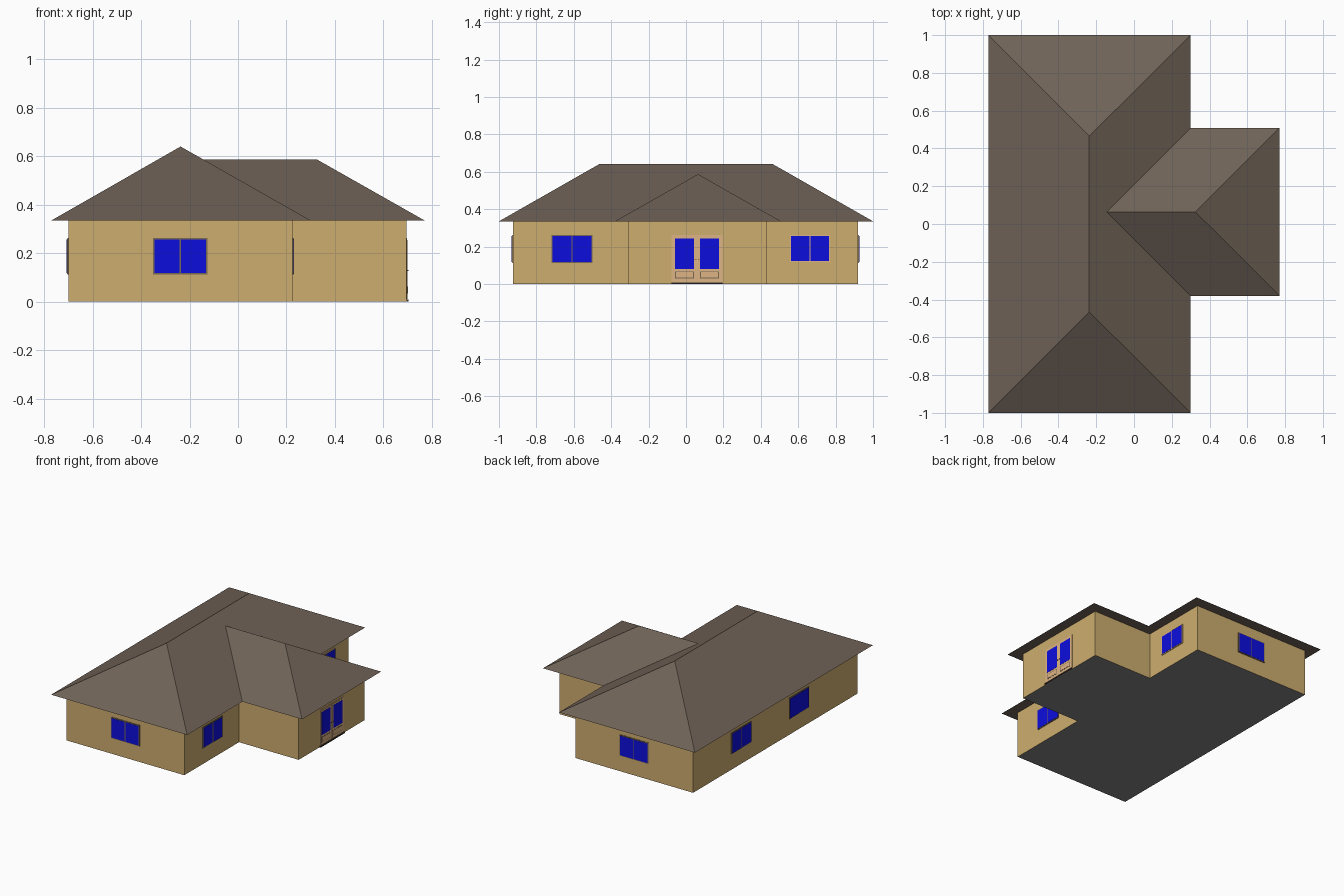
import bpy, bmesh
from mathutils import Vector

if "Cube" in bpy.data.objects:
    bpy.data.objects.remove(bpy.data.objects["Cube"])


def material(name, r, g, b):
    """Flat colour from 0-255 display values, stored as linear."""
    m = bpy.data.materials.new(name)
    m.diffuse_color = [((c / 255 + 0.055) / 1.055) ** 2.4 if c > 10 else c / 255 / 12.92
                       for c in (r, g, b)] + [1]
    m.use_nodes = True
    m.node_tree.nodes["Principled BSDF"].inputs["Base Color"].default_value = m.diffuse_color
    return m


WALL = material("sand_wall", 206, 174, 111)
ROOF = material("brown_roof", 111, 98, 87)
FLOOR = material("grey_floor", 130, 130, 130)
GLASS = material("blue_glass", 13, 13, 222)
TRIM = material("brown_trim", 122, 104, 84)
DOOR = material("tan_door", 222, 180, 132)
DARK = material("dark_metal", 60, 50, 42)


def finish(name, bm, mats):
    me = bpy.data.meshes.new(name)
    bm.to_mesh(me)
    bm.free()
    for m in mats:
        me.materials.append(m)
    ob = bpy.data.objects.new(name, me)
    bpy.context.collection.objects.link(ob)
    return ob


def mesh(name, verts, faces, mats):
    bm = bmesh.new()
    vs = [bm.verts.new(v) for v in verts]
    for f in faces:
        bm.faces.new([vs[i] for i in f])
    bmesh.ops.recalc_face_normals(bm, faces=bm.faces)
    return finish(name, bm, mats)


def plates(name, normal, offset, parts):
    """Thin plates on a wall: each part is (u0, u1, z0, z1, depth, material).
    u is the world x or y coordinate along the wall."""
    n = Vector(normal)
    along = Vector((abs(n.y), abs(n.x), 0))
    mats = []
    bm = bmesh.new()
    for u0, u1, z0, z1, depth, mat in parts:
        if mat not in mats:
            mats.append(mat)
        ring = [along * u + Vector((0, 0, z)) + n * offset
                for u, z in ((u0, z0), (u1, z0), (u1, z1), (u0, z1))]
        back = [bm.verts.new(p) for p in ring]
        front = [bm.verts.new(p + n * depth) for p in ring]
        new = [bm.faces.new(front), bm.faces.new(back)]
        for i in range(4):
            j = (i + 1) % 4
            new.append(bm.faces.new((back[i], back[j], front[j], front[i])))
        for f in new:
            f.material_index = mats.index(mat)
    bmesh.ops.recalc_face_normals(bm, faces=bm.faces)
    return finish(name, bm, mats)


# Walls: T-shaped footprint pulled up to the eaves, with a grey underside
EAVE = 0.335
foot = [(-0.70, -0.925), (0.225, -0.925), (0.225, -0.31), (0.695, -0.31),
        (0.695, 0.43), (0.225, 0.43), (0.225, 0.92), (-0.70, 0.92)]
k = len(foot)
walls = mesh("walls",
             [(x, y, z) for z in (0, EAVE) for x, y in foot],
             [list(range(k)), list(range(k, 2 * k))] +
             [(i, (i + 1) % k, (i + 1) % k + k, i + k) for i in range(k)],
             [WALL, FLOOR])
for p in walls.data.polygons:
    p.material_index = int(p.normal.z < -0.5)

# Main hip roof with closed soffit
mesh("main_roof",
     [(-0.77, -1, EAVE), (0.30, -1, EAVE), (0.30, 1, EAVE), (-0.77, 1, EAVE),
      (-0.237, -0.465, 0.64), (-0.237, 0.465, 0.64)],
     [(0, 1, 4), (1, 2, 5, 4), (2, 3, 5), (3, 0, 4, 5), (0, 3, 2, 1)], [ROOF])

# Wing roof: hip at the outer end, valleys running into the main slope
mesh("wing_roof",
     [(0.77, -0.38, EAVE), (0.77, 0.508, EAVE), (0.30, 0.508, EAVE), (0.30, -0.38, EAVE),
      (0.325, 0.064, 0.587), (-0.145, 0.064, 0.587)],
     [(0, 1, 4), (1, 2, 5, 4), (3, 0, 4, 5), (2, 3, 5), (0, 3, 2, 1)], [ROOF])


# Sliding windows: frame, two sashes at different depths, glass
def window(name, normal, offset, u0, u1, trim=TRIM, z0=0.112, z1=0.262):
    mid = (u0 + u1) / 2
    parts = [(u0, u1, z0, z1, 0.003, trim)]
    for a, b, d in ((u0 + 0.003, mid, 0.0045), (mid, u1 - 0.003, 0.006)):
        parts.append((a, b, z0 + 0.003, z1 - 0.003, d, trim))
        parts.append((a + 0.003, b - 0.003, z0 + 0.006, z1 - 0.006, d + 0.001, GLASS))
    plates(name, normal, offset, parts)


window("front_window", (0, -1, 0), 0.925, -0.35, -0.125)
window("back_window", (0, 1, 0), 0.92, -0.35, -0.125)
window("right_front_window", (1, 0, 0), 0.225, -0.72, -0.50)
window("right_back_window", (1, 0, 0), 0.225, 0.555, 0.77, DOOR, 0.117)
window("left_front_window", (-1, 0, 0), 0.70, -0.38, -0.155)
window("left_back_window", (-1, 0, 0), 0.70, 0.268, 0.493)

# Double door: frame, leaves, glass, lower panels, handles
C = 0.059
parts = [(C - 0.136, C + 0.136, 0, 0.262, 0.002, DOOR)]
for s in (-1, 1):
    def leaf(a, b, z0, z1, d, mat):
        lo, hi = sorted((C + s * a, C + s * b))
        parts.append((lo, hi, z0, z1, d, mat))
    leaf(0.002, 0.126, 0.012, 0.254, 0.004, DOOR)
    leaf(0.017, 0.117, 0.08, 0.243, 0.005, GLASS)
    leaf(0.017, 0.117, 0.03, 0.067, 0.005, TRIM)
    leaf(0.021, 0.113, 0.034, 0.063, 0.006, DOOR)
    leaf(0.004, 0.014, 0.127, 0.131, 0.008, DARK)
plates("double_door", (1, 0, 0), 0.695, parts)

# Door sill
plates("door_sill", (1, 0, 0), 0.695, [(C - 0.136, C + 0.136, 0, 0.009, 0.009, DARK)])
